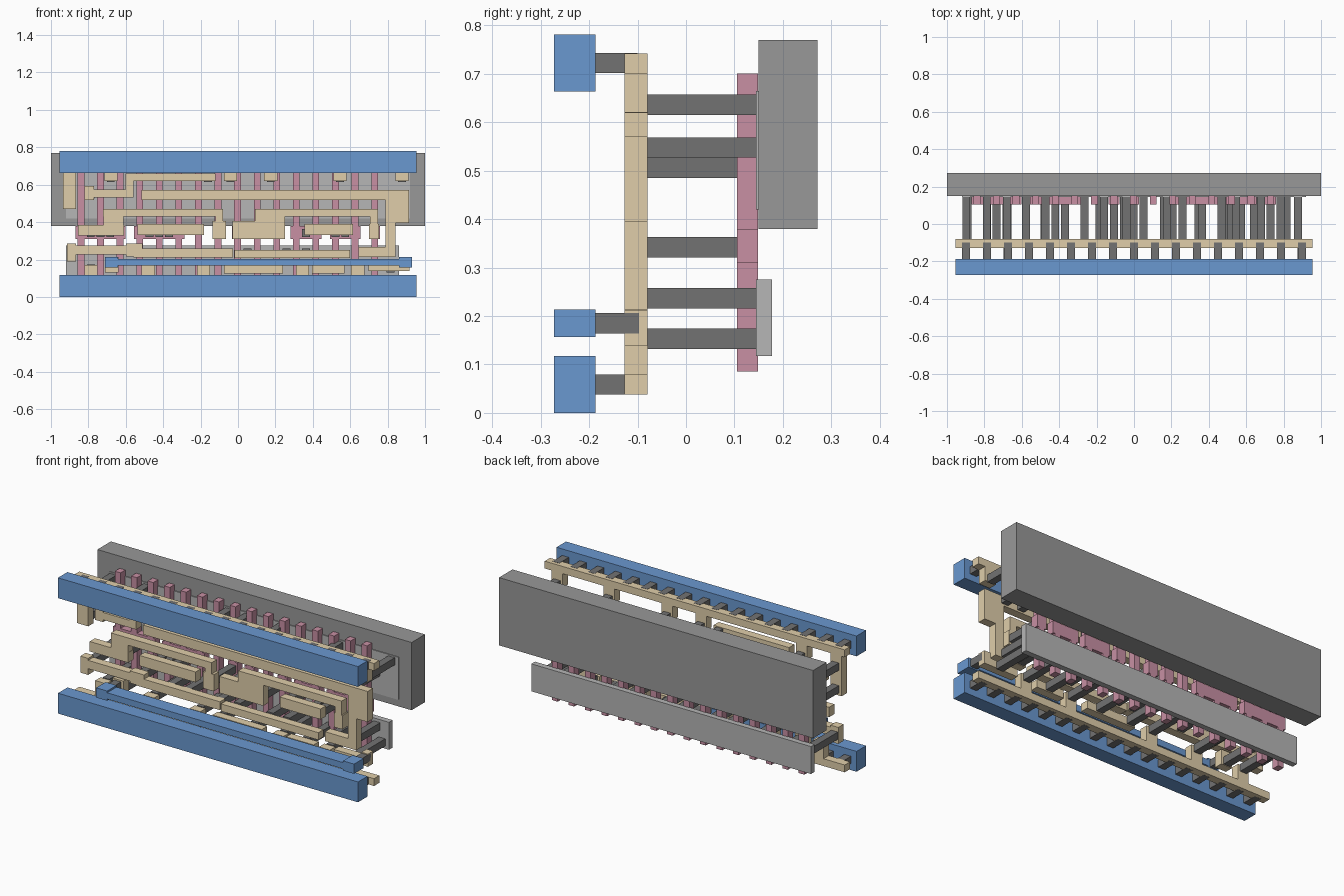
import bpy, bmesh

if "Cube" in bpy.data.objects:
    bpy.data.objects.remove(bpy.data.objects["Cube"])


def material(name, hexcode):
    m = bpy.data.materials.new(name)
    lin = lambda c: c / 12.92 if c <= 0.04045 else ((c + 0.055) / 1.055) ** 2.4
    m.diffuse_color = [lin(int(hexcode[i:i + 2], 16) / 255) for i in (0, 2, 4)] + [1]
    m.use_nodes = True
    m.node_tree.nodes["Principled BSDF"].inputs["Base Color"].default_value = m.diffuse_color
    return m


BLUE = material("upper_metal_blue", "6A98D0")
TAN = material("local_wire_tan", "E0CEAA")
PINK = material("gate_pink", "C890A4")
WELL = material("well_grey", "989898")
LIGHT = material("plate_grey", "B6B6B6")
DARK = material("contact_grey", "727272")


def slab(name, rects, y0, y1, mat):
    """Merge (x0, x1, z0, z1) rectangles into one outline and extrude it from y0 to y1."""
    xs = sorted({round(v, 4) for r in rects for v in r[:2]})
    zs = sorted({round(v, 4) for r in rects for v in r[2:]})
    bm = bmesh.new()
    grid = {}

    def vert(i, j):
        if (i, j) not in grid:
            grid[i, j] = bm.verts.new((xs[i], y0, zs[j]))
        return grid[i, j]

    for i in range(len(xs) - 1):
        for j in range(len(zs) - 1):
            cx, cz = (xs[i] + xs[i + 1]) / 2, (zs[j] + zs[j + 1]) / 2
            if any(a < cx < b and c < cz < d for a, b, c, d in rects):
                bm.faces.new([vert(i, j), vert(i + 1, j), vert(i + 1, j + 1), vert(i, j + 1)])
    ext = bmesh.ops.extrude_face_region(bm, geom=bm.faces[:], use_keep_orig=True)
    for v in ext["geom"]:
        if isinstance(v, bmesh.types.BMVert):
            v.co.y = y1
    bmesh.ops.dissolve_limit(bm, angle_limit=0.01, verts=bm.verts[:], edges=bm.edges[:])
    bmesh.ops.recalc_face_normals(bm, faces=bm.faces[:])
    me = bpy.data.meshes.new(name)
    bm.to_mesh(me)
    bm.free()
    me.materials.append(mat)
    bpy.context.collection.objects.link(bpy.data.objects.new(name, me))


def box(x, z, w, h):
    return (x - w / 2, x + w / 2, z - h / 2, z + h / 2)


def track(path, w=0.042):
    """Rectangles of width w along a right-angled centre line."""
    return [(min(a[0], b[0]) - w / 2, max(a[0], b[0]) + w / 2,
             min(a[1], b[1]) - w / 2, max(a[1], b[1]) + w / 2) for a, b in zip(path, path[1:])]


def wire(name, *rect_groups):
    slab(name, sum(rect_groups, []), -0.127, -0.079, TAN)


def posts(name, xs, z, y0, y1):
    slab(name, [box(x, z, 0.042, 0.042) for x in xs], y0, y1, DARK)


# Well block and the two diffusion plates
slab("well_block", [(-1, 1, 0.38, 0.77)], 0.15, 0.272, WELL)
slab("upper_plate", [(-0.92, 0.92, 0.42, 0.665)], 0.145, 0.178, LIGHT)
slab("lower_plate", [(-0.92, 0.86, 0.117, 0.275)], 0.145, 0.178, LIGHT)

# Sixteen gate fingers; neighbouring fingers share landing pads across the middle
PITCH = 0.1047
finger = lambda i: -0.84 + PITCH * i
fingers = [box(finger(i), 0.393, 0.036, 0.615) for i in range(16)]
for first, last in ((0, 2), (3, 5), (7, 7), (8, 8), (10, 10), (11, 12), (13, 14), (15, 15)):
    fingers.append((finger(first) - 0.03, finger(last) + 0.03, 0.31, 0.38))
slab("gate_fingers", fingers, 0.105, 0.149, PINK)

# Upper metal: two rails and a thin strap with end pads
for label, z in (("bottom", 0.0585), ("top", 0.7225)):
    slab(label + "_rail", [box(0, z, 1.91, 0.117)], -0.273, -0.187, BLUE)
    posts(label + "_rail_posts", [0.1123 * i for i in range(-8, 9)], z, -0.187, -0.1)
ends = (-0.677, 0.895)
slab("strap", [box(0.11, 0.185, 1.64, 0.036)] + [box(x, 0.185, 0.07, 0.056) for x in ends],
     -0.273, -0.187, BLUE)
posts("strap_posts", ends, 0.185, -0.187, -0.097)

# Supply wires under the rails, with tabs reaching inward
top_tabs = [-0.68, -0.04, 0.175, 0.545, 0.876]
bottom_tabs = [-0.785, -0.48, -0.185, 0.345, 0.64]
wire("top_supply_wire", [box(0, 0.7215, 1.91, 0.042), box(-0.9, 0.6, 0.07, 0.26)],
     [box(x, 0.665, 0.07, 0.09) for x in top_tabs])
wire("bottom_supply_wire", [box(0, 0.059, 1.91, 0.042)],
     [box(x, 0.12, 0.07, 0.1) for x in bottom_tabs])

# Signal wires in the upper half
wire("upper_left_wire", track([(-0.8, 0.554), (-0.58, 0.554), (-0.58, 0.64), (-0.14, 0.64)]),
     [box(-0.795, 0.557, 0.05, 0.075)])
wire("upper_long_wire", track([(-0.488, 0.544), (0.815, 0.544), (0.815, 0.24), (0.67, 0.24)], 0.054),
     [box(0.852, 0.483, 0.125, 0.176)])

# Signal wires across the gate pads
wire("middle_left_wire", track([(-0.7, 0.45), (-0.1, 0.45), (-0.1, 0.33)]),
     [box(-0.733, 0.357, 0.245, 0.057), box(-0.666, 0.4, 0.108, 0.14), box(-0.1, 0.358, 0.07, 0.095)])
wire("middle_right_wire", track([(0.2, 0.45), (0.727, 0.45), (0.727, 0.33)]),
     [box(0.11, 0.358, 0.28, 0.095), box(0.17, 0.43, 0.16, 0.08), box(0.727, 0.35, 0.055, 0.08)])
wire("left_bar_wire", [box(-0.36, 0.36, 0.357, 0.06)])
wire("right_bar_wire", [box(0.485, 0.36, 0.26, 0.06)])

# Signal wires in the lower half
wire("lower_left_wire", track([(-0.89, 0.25), (-0.535, 0.25), (-0.535, 0.236), (-0.05, 0.236)], 0.048),
     [box(-0.89, 0.238, 0.05, 0.095), box(-0.555, 0.25, 0.09, 0.07)])
wire("lower_middle_wire", [box(0.29, 0.229, 0.62, 0.042)])
wire("strap_left_wire", [box(-0.675, 0.172, 0.07, 0.085)])
wire("lower_tab_wire", [box(0.083, 0.149, 0.315, 0.045)])
wire("lower_step_wire", [box(0.483, 0.149, 0.175, 0.045)])
wire("lower_right_wire", track([(0.72, 0.159), (0.895, 0.159), (0.895, 0.19)]))

# Posts from the local wires to the plates and the gate pads
between = lambda *steps: [finger(i) + PITCH / 2 for i in steps]
posts("top_tab_posts", top_tabs + [-0.897, -0.16], 0.636, -0.08, 0.146)
posts("upper_plate_posts", between(0, 3, 5, 8, 10, 12, 14, 15), 0.548, -0.08, 0.146)
posts("corner_posts", [-0.897], 0.506, -0.08, 0.146)
posts("lower_plate_posts", [-0.89] + between(2, 4, 5, 7, 8, 10, 11, 14, 15), 0.237, -0.08, 0.146)
posts("bottom_tab_posts", bottom_tabs + [-0.675, -0.04, 0.16, 0.49, 0.815], 0.153, -0.08, 0.146)
posts("gate_pad_posts", [finger(i) for i in (1, 4, 7, 8, 10, 13, 15)] + between(0, 1, 3, 4, 11, 13),
      0.342, -0.08, 0.106)
